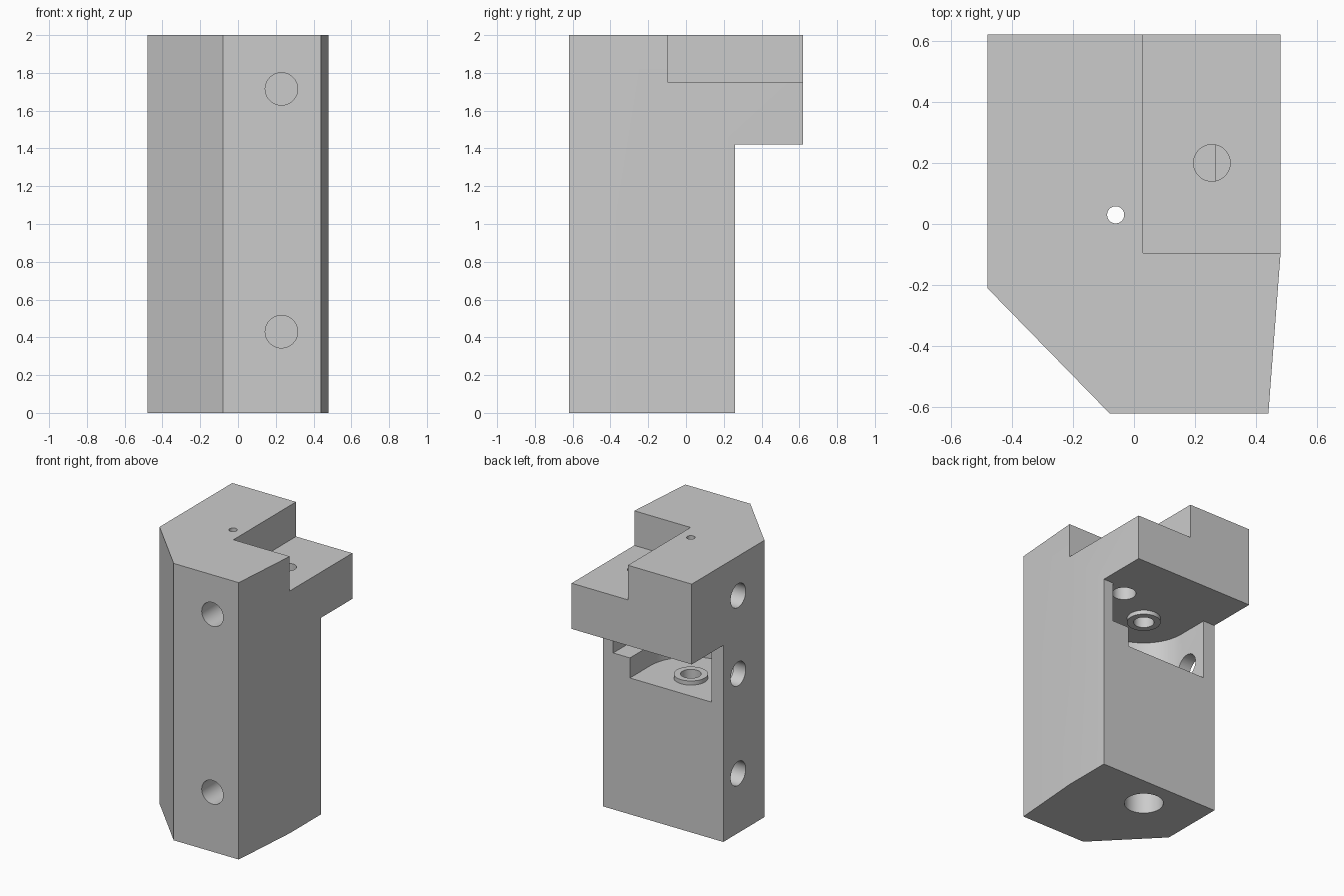
import bpy
import bmesh
import math
from mathutils import Matrix, Vector

cube = bpy.data.objects.get("Cube")
if cube:
    bpy.data.objects.remove(cube, do_unlink=True)

grey = bpy.data.materials.new("plain_grey")
grey.use_nodes = True
colour = (0.6, 0.6, 0.6, 1)
grey.diffuse_color = colour
grey.node_tree.nodes["Principled BSDF"].inputs["Base Color"].default_value = colour


def make_object(name, bm):
    bmesh.ops.recalc_face_normals(bm, faces=bm.faces)
    mesh = bpy.data.meshes.new(name)
    bm.to_mesh(mesh)
    bm.free()
    mesh.materials.append(grey)
    obj = bpy.data.objects.new(name, mesh)
    bpy.context.collection.objects.link(obj)
    return obj


def prism(name, outline, low, high):
    """Extrude a plan outline between two heights."""
    bm = bmesh.new()
    base = bm.faces.new([bm.verts.new((x, y, low)) for x, y in outline])
    top = bmesh.ops.extrude_face_region(bm, geom=[base])["geom"]
    for v in top:
        if isinstance(v, bmesh.types.BMVert):
            v.co.z = high
    return make_object(name, bm)


def box(name, x0, x1, y0, y1, z0, z1):
    return prism(name, [(x0, y0), (x1, y0), (x1, y1), (x0, y1)], z0, z1)


def rod(name, start, end, radius):
    """Cylinder between two points."""
    start, end = Vector(start), Vector(end)
    axis = end - start
    turn = axis.to_track_quat("Z", "Y").to_matrix().to_4x4()
    bm = bmesh.new()
    bmesh.ops.create_cone(bm, cap_ends=True, segments=48, radius1=radius,
                          radius2=radius, depth=axis.length,
                          matrix=Matrix.Translation((start + end) / 2) @ turn)
    return make_object(name, bm)


def cut(target, cutter):
    """Subtract the cutter, then discard it."""
    mod = target.modifiers.new("cut", "BOOLEAN")
    mod.operation = "DIFFERENCE"
    mod.solver = "EXACT"
    mod.object = cutter
    bpy.context.view_layer.objects.active = target
    bpy.ops.object.modifier_apply(modifier=mod.name)
    bpy.data.objects.remove(cutter, do_unlink=True)


def smooth(obj):
    bpy.ops.object.select_all(action="DESELECT")
    obj.select_set(True)
    bpy.context.view_layer.objects.active = obj
    bpy.ops.object.shade_smooth_by_angle(angle=math.radians(25))


bore_x, bore_y = -0.06, 0.03
floor, ceiling, back = 0.985, 1.42, 0.26

# Main block with chamfered front corner and slightly tapered left side
body = prism("body", [(-0.48, 0.62), (-0.48, -0.21), (-0.08, -0.62),
                      (0.44, -0.62), (0.48, -0.095), (0.48, 0.62)], 0, 2)

# Back recess leaving the overhang, and the step in the top
cut(body, box("back_cut", -1, 1, back, 1, -1, ceiling))
cut(body, box("step_cut", 0.03, 1, -0.095, 1, 1.75, 3))

# Round-ended pocket under the overhang, with a shallower side notch
reach = 0.326
arc = [(bore_x + reach * math.cos(a), bore_y - reach * math.sin(a))
       for a in (math.pi * i / 32 for i in range(33))]
cut(body, prism("pocket_cut", arc + [(bore_x - reach, 0.5), (bore_x + reach, 0.5)],
                floor, ceiling))
cut(body, box("notch_cut", 0.0, 0.40, 0.05, 0.5, 1.13, ceiling))

# Stepped vertical bore right through the block
for low, high, radius in ((-0.1, 0.7, 0.13), (0.6, 1.7, 0.068), (1.6, 2.1, 0.028)):
    cut(body, rod("bore_cut", (bore_x, bore_y, low), (bore_x, bore_y, high), radius))

# Hole in the step floor, wider where it meets the pocket
cut(body, rod("step_hole_cut", (0.255, 0.2, 1.35), (0.255, 0.2, 1.9), 0.06))
cut(body, rod("step_hole_cut", (0.255, 0.2, 1.35), (0.255, 0.2, 1.58), 0.08))

# Screw holes in the front and right faces
for z in (0.43, 1.715):
    cut(body, rod("front_hole_cut", (0.23, -0.8, z), (0.23, -0.25, z), 0.086))
for z in (0.43, 1.15, 1.715):
    cut(body, rod("side_hole_cut", (-0.7, 0.09, z), (-0.2, 0.09, z), 0.086))
smooth(body)

# Raised rings around the bore inside the pocket
for name, low, high in (("floor_ring", floor - 0.01, floor + 0.03),
                        ("ceiling_ring", ceiling - 0.03, ceiling + 0.01)):
    ring = rod(name, (bore_x, bore_y, low), (bore_x, bore_y, high), 0.112)
    cut(ring, rod("ring_cut", (bore_x, bore_y, 0.5), (bore_x, bore_y, 1.9), 0.068))
    smooth(ring)
